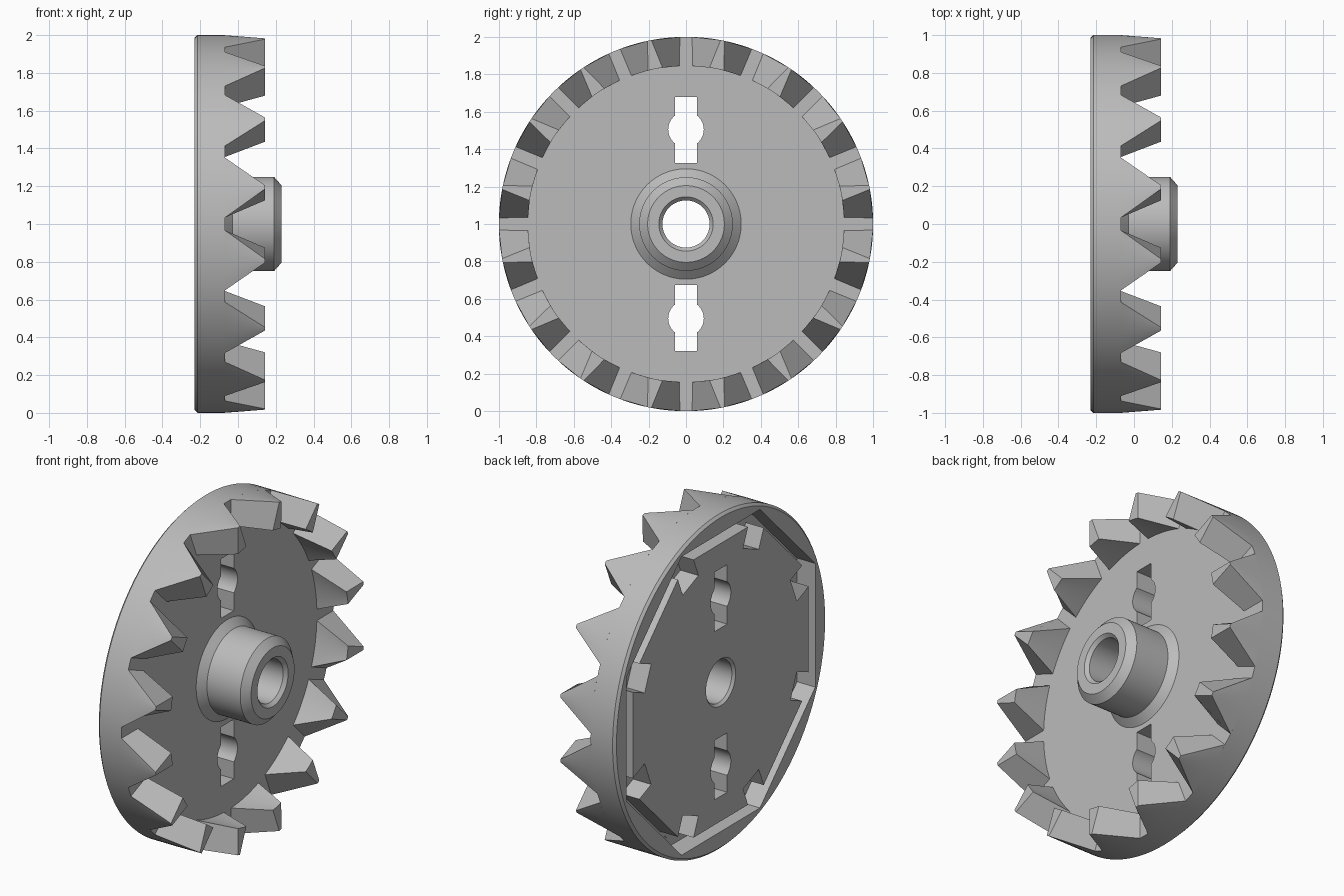
import bpy, bmesh, math
from mathutils import Matrix, Vector

if "Cube" in bpy.data.objects:
    bpy.data.objects.remove(bpy.data.objects["Cube"])

AXIS_Z = 1.0
TEETH = 16
ROOT_X = -0.07
grey = bpy.data.materials.new("light grey")
grey.diffuse_color = (0.5, 0.5, 0.5, 1)
grey.use_nodes = True
grey.node_tree.nodes["Principled BSDF"].inputs["Base Color"].default_value = grey.diffuse_color


def polar(x, r, a):
    """Point at radius r and angle a around the wheel axis (a = 0 points up)."""
    return Vector((x, r * math.sin(a), AXIS_Z + r * math.cos(a)))


def finish(bm, name, recalc=True):
    if recalc:
        bmesh.ops.recalc_face_normals(bm, faces=bm.faces)
    me = bpy.data.meshes.new(name)
    bm.to_mesh(me)
    bm.free()
    me.materials.append(grey)
    ob = bpy.data.objects.new(name, me)
    bpy.context.collection.objects.link(ob)
    return ob


def lathe(name, profile, n, offset=0.0):
    """Revolve a closed (x, radius) profile around the wheel axis."""
    bm = bmesh.new()
    rings = [[bm.verts.new(polar(x, r, offset + 2 * math.pi * i / n)) for x, r in profile]
             for i in range(n)]
    m = len(profile)
    for i in range(n):
        a, b = rings[i], rings[(i + 1) % n]
        for j in range(m):
            k = (j + 1) % m
            bm.faces.new((a[j], a[k], b[k], b[j]))
    return finish(bm, name)


def box(name, x0, x1, hw, r0, r1, ang):
    """Box spanning x0..x1 and r0..r1, pointing outward at the given angle."""
    bm = bmesh.new()
    m = (Matrix.Translation((0, 0, AXIS_Z)) @ Matrix.Rotation(-ang, 4, 'X')
         @ Matrix.Translation(((x0 + x1) / 2, 0, (r0 + r1) / 2))
         @ Matrix.Diagonal((x1 - x0, 2 * hw, r1 - r0, 1)))
    bmesh.ops.create_cube(bm, size=1, matrix=m)
    return finish(bm, name, False)


def smooth(ob):
    bpy.ops.object.select_all(action='DESELECT')
    ob.select_set(True)
    bpy.context.view_layer.objects.active = ob
    bpy.ops.object.shade_smooth_by_angle(angle=math.radians(25))


# Wheel body: bore, hub with flared foot, flat disc and chamfered rim
body = lathe("wheel_body", [
    (-0.23, 0.14), (-0.215, 0.126), (0.21, 0.126), (0.23, 0.145), (0.23, 0.205),
    (0.19, 0.25), (-0.03, 0.25), (ROOT_X, 0.295),
    (ROOT_X, 1.0), (-0.215, 1.0), (-0.23, 0.985)], 128)

# Cutters: octagonal groove and corner pockets in the back, two key slots
eighth = math.pi / 8
c = math.cos(eighth)
cutters = [lathe("groove_cutter", [(-0.3, 0.83 / c), (-0.11, 0.83 / c),
                                   (-0.11, 0.892 / c), (-0.3, 0.892 / c)], 8, eighth)]
for i in range(8):
    cutters.append(box("pocket_cutter", -0.31, -0.111, 0.08, 0.745, 0.925,
                       eighth * (2 * i + 1)))
for a in (0, math.pi):
    cutters.append(box("slot_cutter", -0.4, 0.3, 0.06, 0.325, 0.68, a))
    bm = bmesh.new()
    bmesh.ops.create_cone(bm, cap_ends=True, segments=40, radius1=0.095, radius2=0.095, depth=0.8,
                          matrix=Matrix.Translation((0, 0, AXIS_Z + 0.505 * math.cos(a)))
                          @ Matrix.Rotation(math.pi / 2, 4, 'Y'))
    cutters.append(finish(bm, "round_cutter", False))

for cutter in cutters:
    cutter.hide_render = True
    mod = body.modifiers.new(cutter.name, 'BOOLEAN')
    mod.operation = 'DIFFERENCE'
    mod.solver = 'EXACT'
    mod.object = cutter
baked = bpy.data.meshes.new_from_object(
    body.evaluated_get(bpy.context.evaluated_depsgraph_get()))
body.modifiers.clear()
body.data = baked
for cutter in cutters:
    bpy.data.objects.remove(cutter)
smooth(body)

# Crown teeth: narrow at the outer tip, broader at the inner tip
bm = bmesh.new()
COLS = 8
pitch_half = math.pi / TEETH
for t in range(TEETH):
    mid = 2 * pitch_half * (t + 0.5)
    rows = []
    for r, x, half in ((1.0, ROOT_X, pitch_half - math.radians(1.9)), (1.0, 0.143, 0.01),
                       (0.845, 0.143, 0.04 / 0.845),
                       (0.845, ROOT_X, pitch_half - math.radians(2.3))):
        rows.append([bm.verts.new(polar(x, r, mid + half * (2 * i / COLS - 1)))
                     for i in range(COLS + 1)])
    for a, b in zip(rows, rows[1:]):
        for i in range(COLS):
            bm.faces.new((a[i], b[i], b[i + 1], a[i + 1]))
    bm.faces.new([row[0] for row in reversed(rows)])
    bm.faces.new([row[COLS] for row in rows])
bm.normal_update()
# Make the outward direction explicit from the first outer face
bm.faces.ensure_lookup_table()
first = bm.faces[0]
if first.normal.dot(first.calc_center_median() - Vector((0, 0, AXIS_Z))) < 0:
    bmesh.ops.reverse_faces(bm, faces=bm.faces)
teeth = finish(bm, "teeth", False)
smooth(teeth)
